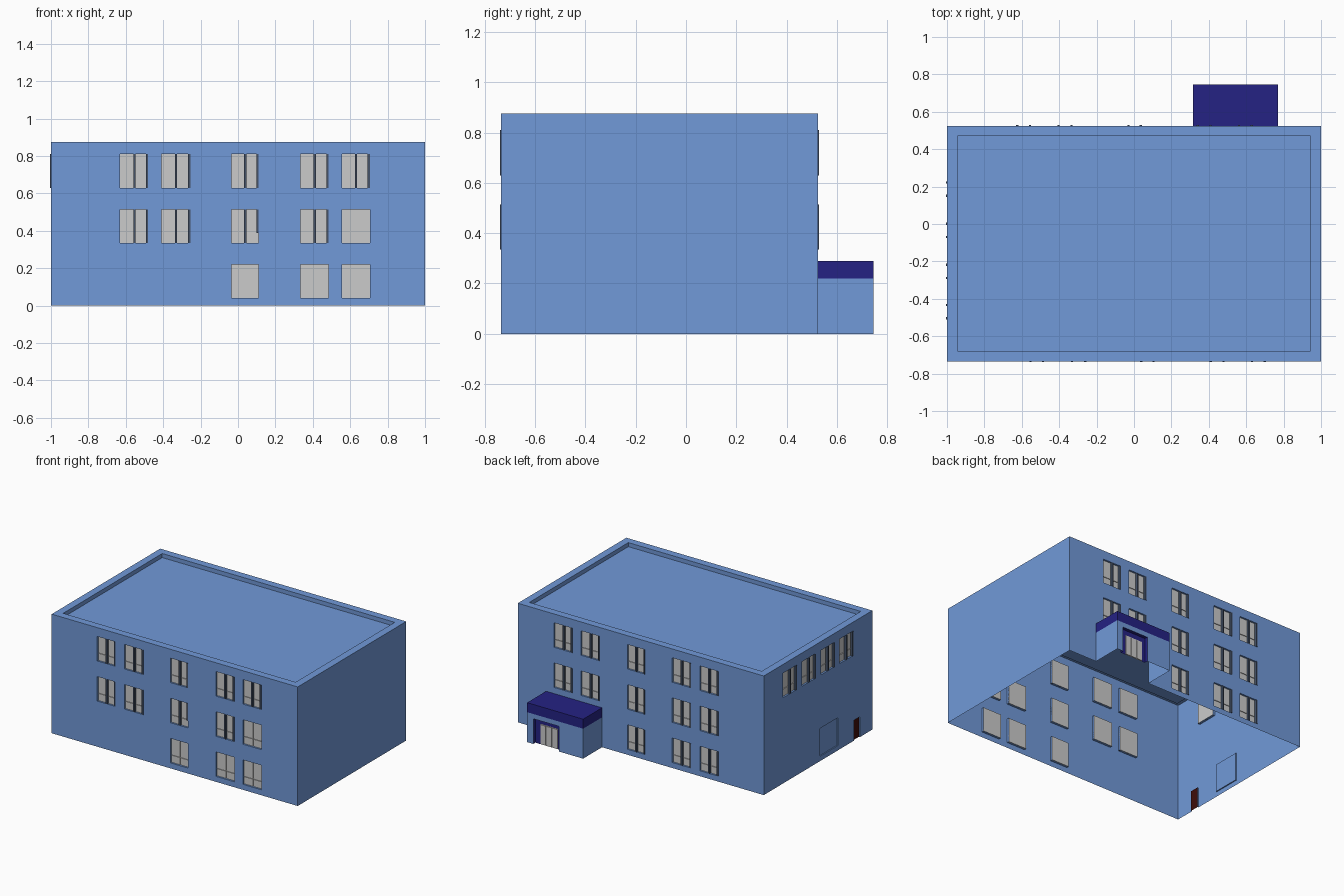
import bpy, bmesh
from mathutils import Vector

if "Cube" in bpy.data.objects:
    bpy.data.objects.remove(bpy.data.objects["Cube"])

X, Y0, Y1, H = 1.0, -0.735, 0.525, 0.875
Z = Vector((0, 0, 1))


def material(name, rgb):
    m = bpy.data.materials.new(name)
    m.diffuse_color = (*rgb, 1)
    m.use_nodes = True
    m.node_tree.nodes["Principled BSDF"].inputs["Base Color"].default_value = m.diffuse_color
    return m


BLUE = material("wall_blue", (0.165, 0.32, 0.69))
NAVY = material("navy", (0.018, 0.016, 0.23))
SLATE = material("slate", (0.06, 0.085, 0.14))
BROWN = material("dark_red", (0.05, 0.004, 0.003))


class Plane:
    """A wall plane: a runs along the wall, b is height, d is distance outward."""
    def __init__(self, origin, u):
        self.o, self.u = Vector(origin), Vector(u)
        self.n = self.u.cross(Z)

    def at(self, a, b, d=0):
        return self.o + self.u * a + Z * b + self.n * d


def quad(bm, pts):
    bm.faces.new([bm.verts.new(p) for p in pts])


def finish(bm, name, mat=None):
    bmesh.ops.remove_doubles(bm, verts=bm.verts, dist=1e-5)
    me = bpy.data.meshes.new(name)
    bm.to_mesh(me)
    bm.free()
    ob = bpy.data.objects.new(name, me)
    bpy.context.collection.objects.link(ob)
    if mat:
        me.materials.append(mat)
    return ob


def wall(bm, p, a0, a1, b1, holes):
    """Sheet wall with rectangular holes (a0, a1, b0, b1, depth) and their reveals."""
    sa = sorted({a0, a1, *[v for h in holes for v in h[:2]]})
    sb = sorted({0, b1, *[v for h in holes for v in h[2:4]]})
    for l, r in zip(sa, sa[1:]):
        for lo, hi in zip(sb, sb[1:]):
            ca, cb = (l + r) / 2, (lo + hi) / 2
            if not any(h[0] < ca < h[1] and h[2] < cb < h[3] for h in holes):
                quad(bm, [p.at(l, lo), p.at(r, lo), p.at(r, hi), p.at(l, hi)])
    for l, r, lo, hi, d in holes:
        if d:
            ring = [(l, lo), (r, lo), (r, hi), (l, hi)]
            for i in range(4):
                s, e = ring[i], ring[(i + 1) % 4]
                if s[1] == e[1] == 0:
                    continue
                quad(bm, [p.at(*s), p.at(*s, -d), p.at(*e, -d), p.at(*e)])


def sheet(bm, p, l, r, lo, hi, d):
    quad(bm, [p.at(l, lo, d), p.at(r, lo, d), p.at(r, hi, d), p.at(l, hi, d)])


def slab(bm, p, l, r, lo, hi, d0, d1):
    """Box on a wall plane, from depth d0 out to d1."""
    sheet(bm, p, l, r, lo, hi, d1)
    quad(bm, [p.at(l, lo, d0), p.at(l, hi, d0), p.at(r, hi, d0), p.at(r, lo, d0)])
    ring = [(l, lo), (r, lo), (r, hi), (l, hi)]
    for i in range(4):
        s, e = ring[i], ring[(i + 1) % 4]
        quad(bm, [p.at(*s, d0), p.at(*e, d0), p.at(*e, d1), p.at(*s, d1)])


def window(p, l, r, lo, hi, strips):
    """Grey window: back pane, four raised lights; dark open-sash strips as a0, b0 pairs."""
    sheet(panes, p, l, r, lo, hi, -REC)
    mid, tr, g = (l + r) / 2, lo + 0.3 * (hi - lo), 0.002
    for x0, x1 in ((l, mid - g), (mid + g, r)):
        for z0, z1 in ((lo, tr - g), (tr + g, hi)):
            slab(panes, p, x0, x1, z0, z1, -REC, -REC + 0.005)
    for a, b in ((mid - 0.005, lo), (r - 0.012, lo if strips == 2 else tr)):
        if strips:
            slab(sashes, p, a, a + 0.012, b, hi, -REC + 0.005, 0.004)


REC = 0.018
COLS = [(-0.63, -0.48), (-0.41, -0.255), (-0.035, 0.11), (0.335, 0.485), (0.555, 0.705)]
ROWS = [(0.04, 0.22), (0.335, 0.515), (0.63, 0.81)]
SIDE = [(-0.30, -0.145), (-0.08, 0.075), (0.14, 0.295), (0.355, 0.51)]

front = Plane((0, Y0, 0), (1, 0, 0))
back = Plane((0, Y1, 0), (-1, 0, 0))
left = Plane((-X, 0, 0), (0, -1, 0))
right = Plane((X, 0, 0), (0, 1, 0))
shell, panes, sashes = bmesh.new(), bmesh.new(), bmesh.new()

# Window layout as (plane, a0, a1, b0, b1, strips)
wins = []
for j, row in enumerate(ROWS):
    for i, (c0, c1) in enumerate(COLS):
        if j or i > 1:
            s = 0 if j == 0 or (j, i) == (1, 4) else 1 if (j, i) == (1, 2) else 2
            wins.append((front, c0, c1, *row, s))
        if j or i < 3:
            wins.append((back, -c1, -c0, *row, 2))
wins += [(left, a0, a1, *ROWS[2], 2) for a0, a1 in SIDE]
for w in wins:
    window(*w)

# Main building walls, open underneath
EX0, EX1, EY, EZ, CAP = 0.315, 0.77, 0.745, 0.22, 0.29
GATE = (0.13, 0.335, 0.035, 0.24, 0.008)
DOOR = (0.525, 0.59, 0.0, 0.15, 0.008)
extra = {back: [(-EX1, -EX0, 0, EZ, 0)], left: [GATE, DOOR]}
for p, a0, a1 in ((front, -X, X), (back, -X, X), (left, -Y1, -Y0), (right, Y0, Y1)):
    holes = [(*w[1:5], REC) for w in wins if w[0] is p] + extra.get(p, [])
    wall(shell, p, a0, a1, H, holes)
sheet(shell, left, *GATE[:4], -GATE[4])

# Parapet rim and sunken roof
T, D = 0.055, 0.03
outer = [Vector(c) for c in ((-X, Y0, H), (X, Y0, H), (X, Y1, H), (-X, Y1, H))]
inner = [Vector((c.x - T * (1 if c.x > 0 else -1), c.y - T * (1 if c.y > 0 else -1), H))
         for c in outer]
for i in range(4):
    k = (i + 1) % 4
    quad(shell, [outer[i], outer[k], inner[k], inner[i]])
    quad(shell, [inner[i], inner[k], inner[k] - Z * D, inner[i] - Z * D])
quad(shell, [c - Z * D for c in inner])
finish(shell, "building_shell", BLUE)

# Side door
bm = bmesh.new()
sheet(bm, left, *DOOR[:4], -DOOR[4])
finish(bm, "side_door", BROWN)

# Entrance porch with recessed doorway
porch = bmesh.new()
eb = Plane((0, EY, 0), (-1, 0, 0))
ENT = (-0.72, -0.51, 0.0, 0.185)
wall(porch, eb, -EX1, -EX0, EZ, [(*ENT, 0)])
wall(porch, Plane((EX0, 0, 0), (0, -1, 0)), -EY, -Y1, EZ, [])
wall(porch, Plane((EX1, 0, 0), (0, 1, 0)), Y1, EY, EZ, [])
finish(porch, "entrance_porch", BLUE)

# Navy canopy over the porch
bm = bmesh.new()
slab(bm, eb, -EX1, -EX0, EZ, CAP, Y1 - EY, 0)
finish(bm, "porch_canopy", NAVY)

# Navy doorway surround and grey glazed leaves
GL = (-0.68, -0.535, 0.0, 0.15)
bm = bmesh.new()
l, r, lo, hi = ENT
for s, e in (((r, lo), (r, hi)), ((r, hi), (l, hi)), ((l, hi), (l, lo))):
    quad(bm, [eb.at(*s), eb.at(*s, -0.025), eb.at(*e, -0.025), eb.at(*e)])
sheet(bm, eb, l, GL[0], 0, hi, -0.025)
sheet(bm, eb, GL[1], r, 0, hi, -0.025)
sheet(bm, eb, GL[0], GL[1], GL[3], hi, -0.025)
finish(bm, "entrance_surround", NAVY)

bm = bmesh.new()
sheet(bm, eb, *GL, -0.025)
step = (GL[1] - GL[0]) / 3
for i in range(3):
    a = GL[0] + i * step
    slab(bm, eb, a + 0.003, a + step - 0.003, 0.004, GL[3] - 0.004, -0.025, -0.02)
finish(bm, "entrance_doors")

finish(panes, "window_panes")
finish(sashes, "window_sashes", SLATE)
